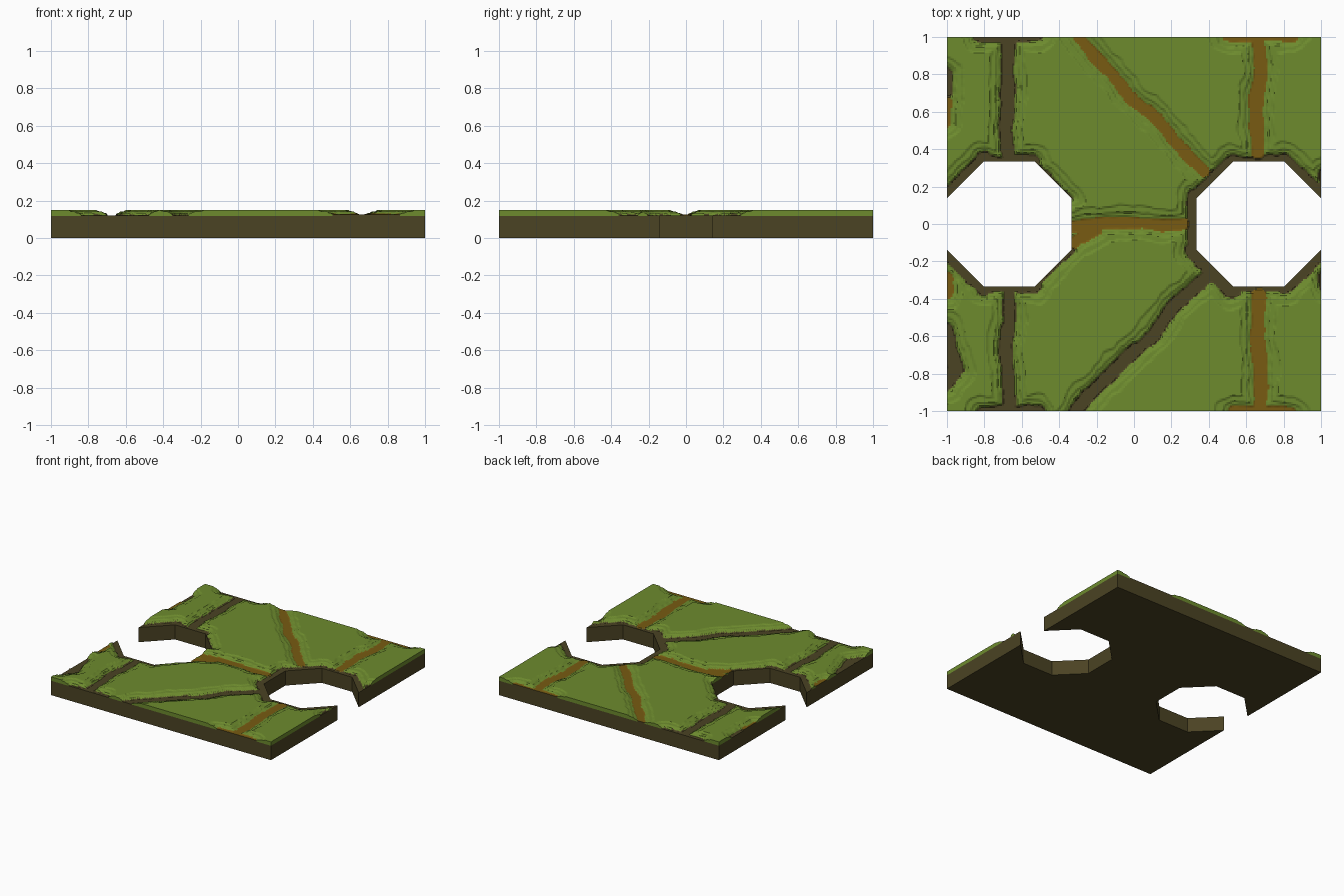
import bpy, bmesh, math
from mathutils import Vector, noise

if "Cube" in bpy.data.objects:
    bpy.data.objects.remove(bpy.data.objects["Cube"])

N = 210                      # grid cells per side
AP = 1 / 3                   # octagon apothem
HS = AP * math.tan(math.pi / 8)
SPLIT = 0.118                # top of the soil block
SOIL, GRASS, CLAY = 0, 1, 2


def material(name, rgb):
    m = bpy.data.materials.new(name)
    m.diffuse_color = (*rgb, 1)
    m.use_nodes = True
    m.node_tree.nodes["Principled BSDF"].inputs["Base Color"].default_value = m.diffuse_color
    return m


mats = [material("dark soil", (0.070, 0.056, 0.017)),
        material("grass green", (0.153, 0.258, 0.027)),
        material("orange clay", (0.188, 0.105, 0.006))]

# channels: colour, half width, centre line
channels = [
    (SOIL, .035, [(-.66, 1.05), (-.68, .85), (-.67, .65), (-.69, .5), (-.67, .3)]),
    (SOIL, .035, [(-.67, -.3), (-.67, -.5), (-.69, -.7), (-.67, -.85), (-.66, -1.05)]),
    (SOIL, .035, [(.42, -.25), (.3, -.36), (.2, -.45), (.1, -.6), (-.02, -.7),
                  (-.12, -.8), (-.25, -.92), (-.34, -1.04)]),
    (CLAY, .035, [(.66, 1.05), (.68, .8), (.65, .6), (.66, .37)]),
    (CLAY, .035, [(.67, -.36), (.66, -.6), (.68, -.8), (.67, -1.05)]),
    (CLAY, .03, [(-.32, 1.04), (-.22, .9), (-.12, .8), (0, .66), (.12, .56),
                 (.2, .47), (.32, .33), (.37, .28)]),
    (CLAY, .03, [(-.35, -.02), (-.2, 0), (0, .01), (.15, -.01), (.27, 0)]),
    (CLAY, .03, [(-.33, -.1), (-.2, -.03)]),
    # flares at the tile edges
    (SOIL, .045, [(-.82, 1.02), (-.52, 1.02)]),
    (SOIL, .045, [(-.8, -1.02), (-.52, -1.02)]),
    (CLAY, .045, [(.51, 1.02), (.84, 1.02)]),
    (CLAY, .045, [(.54, -1.02), (.83, -1.02)]),
    (CLAY, .04, [(-1.02, .55), (-1.01, .66)]),
    (SOIL, .04, [(-1.01, .7), (-1.01, .8)]),
    (SOIL, .04, [(-1.01, -.56), (-.95, -.77), (-1.01, -.86)]),
    (CLAY, .04, [(-1.01, -.3), (-1.01, -.36)]),
    (SOIL, .03, [(1.02, .22), (1.02, .27)]),
    (SOIL, .03, [(1.02, -.34), (1.02, -.28)]),
]


def octagon(cx):
    r = AP / math.cos(math.pi / 8)
    return [(cx + r * math.cos(math.pi / 8 + i * math.pi / 4),
             r * math.sin(math.pi / 8 + i * math.pi / 4)) for i in range(8)]


# soil rims round the octagons: width per side, starting at the upper right side
for cx, widths in ((-2 / 3, (.004, .03, .045, 0, .045, .035, .012)),
                   (2 / 3, (.045, .03, .04, .05, .06, .03, .045))):
    o = octagon(cx)
    for i, w in enumerate(widths):
        if w:
            channels.append((SOIL, w, [o[i], o[(i + 1) % 8]]))

segments = []
for col, hw, pts in channels:
    for (ax, ay), (bx, by) in zip(pts, pts[1:]):
        dx, dy = bx - ax, by - ay
        segments.append((col, hw, ax, ay, dx, dy, dx * dx + dy * dy))


def nearest(x, y):
    """Wobbly distance to the nearest channel edge, and its colour."""
    best, colour = 9, SOIL
    for col, hw, ax, ay, dx, dy, l2 in segments:
        t = min(1, max(0, ((x - ax) * dx + (y - ay) * dy) / l2))
        d = math.hypot(x - ax - t * dx, y - ay - t * dy) - hw
        if d < best:
            best, colour = d, col
    wob = noise.noise(Vector((x * 9, y * 9, 3))) * .014
    wob += noise.noise(Vector((x * 24, y * 24, 8))) * .006
    return best + wob, colour


def height(x, y):
    """Terraced bank profile."""
    d, col = nearest(x, y)
    floor = .12 if col == SOIL else .127
    n = noise.noise(Vector((x * 11, y * 11, 20))) * .016
    pts = [(0, floor), (.008, .133), (.02 + n * .5, .134), (.028 + n * .5, .142),
           (.053 + n, .143), (.061 + n, .15)]
    if d <= 0:
        return floor
    for (d0, z0), (d1, z1) in zip(pts, pts[1:]):
        if d < d1:
            return max(floor, z0 + (z1 - z0) * (d - d0) / (d1 - d0))
    return .15


# terrain surface
bm = bmesh.new()
bmesh.ops.create_grid(bm, x_segments=N, y_segments=N, size=1)

# cut the two octagonal openings
for cx in (-2 / 3, 2 / 3):
    for i in range(8):
        a = i * math.pi / 4
        nrm = Vector((math.cos(a), math.sin(a), 0))
        p = Vector((cx, 0, 0)) + nrm * AP
        if abs(p.x) > .999:
            continue
        faces = [f for f in bm.faces
                 if abs((f.calc_center_median() - p).dot(nrm)) < .03
                 and (f.calc_center_median() - p).length < HS + .03]
        geom = set(faces)
        for f in faces:
            geom.update(f.edges)
            geom.update(f.verts)
        bmesh.ops.bisect_plane(bm, geom=list(geom), dist=1e-5, plane_co=p, plane_no=nrm)


def in_opening(c):
    x, y = abs(abs(c.x) - 2 / 3), abs(c.y)
    return max(x, y, (x + y) / math.sqrt(2)) < AP


bmesh.ops.delete(bm, geom=[f for f in bm.faces if in_opening(f.calc_center_median())],
                 context='FACES')

# raise the banks and colour them
for v in bm.verts:
    v.co.z = height(v.co.x, v.co.y)
for f in bm.faces:
    c = f.calc_center_median()
    d, col = nearest(c.x, c.y)
    f.material_index = col if d < .002 else GRASS


# outer walls: thin grass edge, then the soil block
def skirt(edges, z):
    ret = bmesh.ops.extrude_edge_only(bm, edges=edges)["geom"]
    for v in ret:
        if isinstance(v, bmesh.types.BMVert):
            v.co.z = z
    return ([f for f in ret if isinstance(f, bmesh.types.BMFace)],
            [e for e in ret if isinstance(e, bmesh.types.BMEdge) and e.is_boundary])


rim = [e for e in bm.edges if e.is_boundary]
upper, rim = skirt(rim, SPLIT)
for f in upper:
    f.material_index = GRASS if max(v.co.z for v in f.verts) > .13 else SOIL
lower, rim = skirt(rim, 0)
for f in lower:
    f.material_index = SOIL

# underside
for f in bmesh.ops.contextual_create(bm, geom=rim)["faces"]:
    f.material_index = SOIL
bmesh.ops.recalc_face_normals(bm, faces=bm.faces[:])

mesh = bpy.data.meshes.new("terrain_tile")
bm.to_mesh(mesh)
bm.free()
for m in mats:
    mesh.materials.append(m)
tile = bpy.data.objects.new("terrain_tile", mesh)
bpy.context.collection.objects.link(tile)
